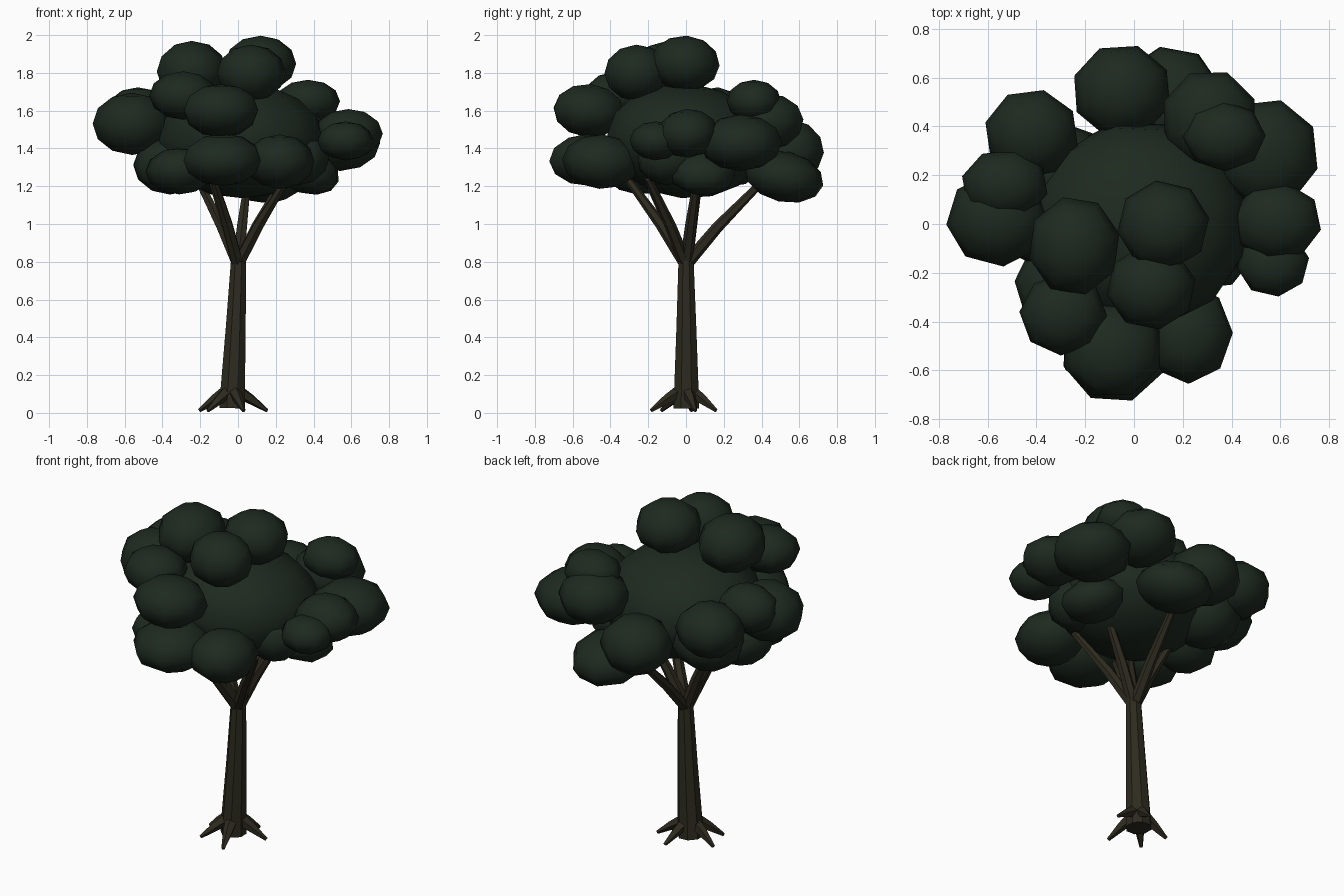
import bpy, bmesh, math, random
from mathutils import Vector, Matrix

if "Cube" in bpy.data.objects:
    bpy.data.objects.remove(bpy.data.objects["Cube"])

random.seed(4)


def material(name, rgb):
    m = bpy.data.materials.new(name)
    m.diffuse_color = (*rgb, 1)
    m.use_nodes = True
    m.node_tree.nodes["Principled BSDF"].inputs["Base Color"].default_value = m.diffuse_color
    return m


leaf = material("dark green", (0.0125, 0.0225, 0.0138))
bark = material("dark brown", (0.027, 0.0245, 0.0135))


def add_object(name, bm, mat, angle):
    bmesh.ops.recalc_face_normals(bm, faces=bm.faces)
    me = bpy.data.meshes.new(name)
    bm.to_mesh(me)
    bm.free()
    me.materials.append(mat)
    ob = bpy.data.objects.new(name, me)
    bpy.context.collection.objects.link(ob)
    bpy.ops.object.select_all(action='DESELECT')
    ob.select_set(True)
    bpy.context.view_layer.objects.active = ob
    bpy.ops.object.shade_smooth_by_angle(angle=math.radians(angle))
    return ob


def clump(name, centre, size, segments=8, rings=6, lean=(0, 0)):
    """Slightly tilted low-poly foliage ball."""
    bm = bmesh.new()
    bmesh.ops.create_uvsphere(bm, u_segments=segments, v_segments=rings, radius=1.03)
    spin = Matrix.Rotation(random.uniform(0, math.pi), 4, 'Z')
    tilt = (Matrix.Rotation(random.uniform(-0.1, 0.1) + lean[0], 4, 'X')
            @ Matrix.Rotation(lean[1], 4, 'Y'))
    bm.transform(Matrix.Translation(centre) @ tilt @ Matrix.Diagonal((*size, 1)) @ spin)
    add_object(name, bm, leaf, 75)


def limb(name, path, sides=8):
    """Tapered faceted tube through (x, y, z, radius) points."""
    bm = bmesh.new()
    pts = [Vector(p[:3]) for p in path]
    rows = []
    for i, p in enumerate(pts):
        d = pts[min(i + 1, len(pts) - 1)] - pts[max(i - 1, 0)]
        q = Vector((0, 0, 1)).rotation_difference(d)
        rows.append([bm.verts.new(p + q @ Vector((math.cos(a), math.sin(a), 0)) * path[i][3])
                     for a in (math.tau * (k + 0.5) / sides for k in range(sides))])
    for a, b in zip(rows, rows[1:]):
        for k in range(sides):
            n = (k + 1) % sides
            bm.faces.new((a[k], a[n], b[n], b[k]))
    bm.faces.new(rows[0])
    bm.faces.new(rows[-1])
    add_object(name, bm, bark, 30)


# Trunk
limb("trunk", [(-0.031, 0.002, 0.025, 0.073), (-0.028, 0.002, 0.12, 0.070),
               (-0.012, 0.002, 0.45, 0.057), (0.004, 0, 0.84, 0.042)])

# Pointed roots
for i, (x, y) in enumerate([(0.03, -0.185), (-0.16, -0.13), (-0.205, 0.03),
                            (0.03, 0.16), (0.155, 0.05)]):
    limb(f"root_{i}", [(-0.03 + (x + 0.03) * 0.2, y * 0.2, 0.11, 0.036),
                       (-0.03 + (x + 0.03) * 0.55, y * 0.55, 0.07, 0.027),
                       (x, y, 0.012, 0.010)], 5)

# Branches fanning out into the crown
for i, (x, y, z) in enumerate([(0.05, 0.40, 1.22), (-0.13, -0.31, 1.24), (0.26, -0.20, 1.24),
                               (-0.22, 0.07, 1.25), (0.24, 0.06, 1.24), (-0.15, -0.22, 1.27)]):
    limb(f"branch_{i}", [(x * 0.03, y * 0.03, 0.80, 0.034),
                         (x * 0.42, y * 0.42, 0.80 + (z - 0.80) * 0.44, 0.030),
                         (x, y, z, 0.020)], 6)

# Crown core
clump("crown_core", (0.02, 0.0, 1.44), (0.435, 0.415, 0.295), 12, 8)

# Outer foliage: x, y, z, half sizes
clumps = {
    "back": (-0.05, 0.545, 1.39, 0.20, 0.19, 0.16),
    "back_low": (0.15, 0.52, 1.25, 0.205, 0.21, 0.13),
    "back_left": (-0.42, 0.37, 1.51, 0.19, 0.18, 0.15),
    "back_left_low": (-0.31, 0.22, 1.36, 0.20, 0.20, 0.16),
    "left": (-0.56, 0.02, 1.53, 0.205, 0.19, 0.16),
    "left_upper": (-0.53, 0.16, 1.59, 0.175, 0.145, 0.13),
    "left_low": (-0.36, 0.0, 1.31, 0.19, 0.18, 0.15),
    "top_left": (-0.245, -0.09, 1.81, 0.185, 0.20, 0.155),
    "top": (0.12, -0.005, 1.85, 0.185, 0.18, 0.143),
    "top_front": (0.07, -0.26, 1.80, 0.18, 0.17, 0.145),
    "front_left": (-0.29, -0.37, 1.68, 0.175, 0.165, 0.125),
    "front": (-0.09, -0.515, 1.60, 0.205, 0.195, 0.137),
    "front_low": (-0.08, -0.51, 1.34, 0.215, 0.22, 0.135),
    "front_right_low": (0.22, -0.45, 1.33, 0.18, 0.20, 0.14),
    "front_left_low": (-0.31, -0.25, 1.28, 0.175, 0.185, 0.12),
    "right": (0.585, 0.01, 1.48, 0.18, 0.16, 0.125),
    "right_front": (0.57, -0.16, 1.44, 0.145, 0.135, 0.10),
    "right_back": (0.54, 0.29, 1.43, 0.215, 0.22, 0.145),
    "back_right": (0.31, 0.43, 1.54, 0.195, 0.20, 0.145),
    "back_right_upper": (0.37, 0.36, 1.65, 0.165, 0.14, 0.11),
    "right_low": (0.36, 0.09, 1.28, 0.185, 0.18, 0.115),
    "right_inner": (0.32, -0.10, 1.35, 0.165, 0.165, 0.14),
}
leans = {"back_low": (-0.2, 0), "right_low": (0, 0.3)}
for name, c in clumps.items():
    clump("foliage_" + name, c[:3], c[3:], lean=leans.get(name, (0, 0)))
